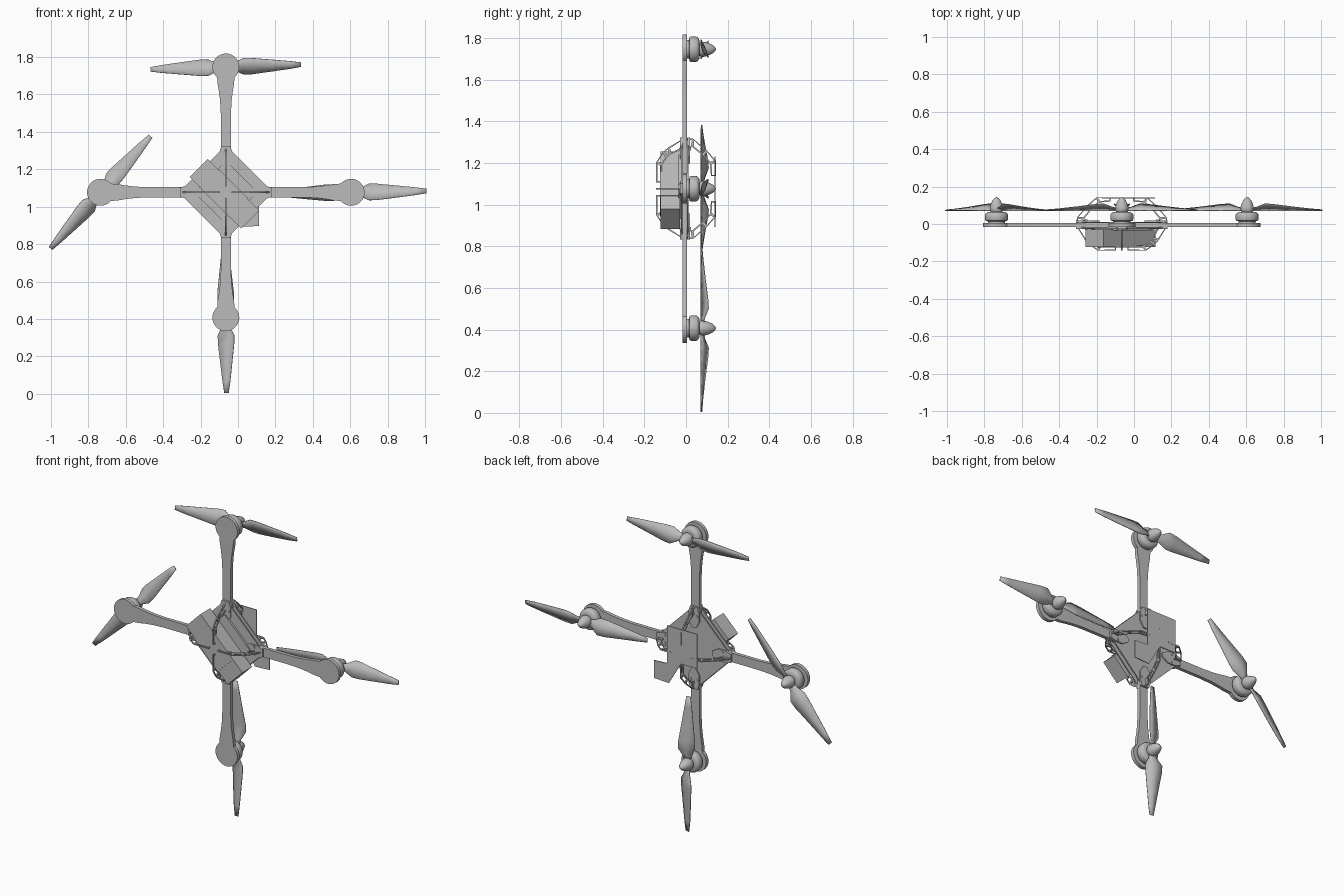
import bpy, bmesh
from math import radians, pi, cos, sin
from mathutils import Matrix, Vector

cube = bpy.data.objects.get("Cube")
if cube:
    bpy.data.objects.remove(cube)

grey = bpy.data.materials.new("mid_grey")
grey.use_nodes = True
grey.diffuse_color = (0.5, 0.5, 0.5, 1)
grey.node_tree.nodes["Principled BSDF"].inputs["Base Color"].default_value = (0.5, 0.5, 0.5, 1)

# Craft frame: local x/y lie in the rotor plane, local z points to the front
CENTRE = Matrix.Translation((-0.065, 0, 1.077)) @ Matrix.Rotation(pi / 2, 4, "X")
REACH = 0.67


def turned(angle, out=0.0):
    return CENTRE @ Matrix.Rotation(radians(angle), 4, "Z") @ Matrix.Translation((out, 0, 0))


def finish(name, bm, matrix, smooth=False):
    bmesh.ops.recalc_face_normals(bm, faces=bm.faces)
    mesh = bpy.data.meshes.new(name)
    bm.to_mesh(mesh)
    bm.free()
    mesh.transform(matrix)
    mesh.materials.append(grey)
    obj = bpy.data.objects.new(name, mesh)
    bpy.context.collection.objects.link(obj)
    if smooth:
        bpy.ops.object.select_all(action="DESELECT")
        obj.select_set(True)
        bpy.context.view_layer.objects.active = obj
        bpy.ops.object.shade_smooth_by_angle(angle=radians(35))
    return obj


def slab(name, outline, low, high, matrix, smooth=False):
    bm = bmesh.new()
    face = bm.faces.new([bm.verts.new((x, y, low)) for x, y in outline])
    moved = bmesh.ops.extrude_face_region(bm, geom=[face], use_keep_orig=True)["geom"]
    verts = [v for v in moved if isinstance(v, bmesh.types.BMVert)]
    bmesh.ops.translate(bm, verts=verts, vec=(0, 0, high - low))
    return finish(name, bm, matrix, smooth)


def lathe(name, profile, matrix, sides=32):
    bm = bmesh.new()
    verts = [bm.verts.new((r, 0, z)) for r, z in profile]
    edges = [bm.edges.new(pair) for pair in zip(verts, verts[1:])]
    bmesh.ops.spin(bm, geom=verts + edges, cent=(0, 0, 0), axis=(0, 0, 1),
                   angle=2 * pi, steps=sides, use_merge=True)
    bmesh.ops.remove_doubles(bm, verts=bm.verts, dist=1e-5)
    return finish(name, bm, matrix, True)


def thicken(obj, amount):
    mod = obj.modifiers.new("thickness", "SOLIDIFY")
    mod.thickness = amount
    mod.offset = 0


def mirrored(half):
    return half + [(x, -y) for x, y in reversed(half)]


def diamond(size, cut):
    quarter = [(size, -cut), (size, cut)]
    return [(x * cos(a) - y * sin(a), x * sin(a) + y * cos(a))
            for a in (0, pi / 2, pi, 3 * pi / 2) for x, y in quarter]


# Arm, flaring into a round motor pad
arc = [(REACH + 0.072 * cos(radians(a)), 0.072 * sin(radians(a))) for a in range(140, 0, -10)]
ARM = mirrored([(0.06, 0.027), (0.42, 0.027), (0.49, 0.031), (0.54, 0.037), (0.58, 0.044)]
               + arc + [(REACH + 0.072, 0.001)])
CLAMP = mirrored([(0.12, 0.012), (0.16, 0.036), (0.21, 0.036), (0.245, 0.024)])
MOTOR = [(0, 0.004), (0.045, 0.004), (0.045, -0.014), (0.058, -0.018), (0.061, -0.024),
         (0.061, -0.05), (0.056, -0.058), (0.045, -0.064), (0, -0.064)]
SPINNER = [(0.012, -0.06), (0.03, -0.064), (0.036, -0.074), (0.036, -0.086), (0.031, -0.106),
           (0.021, -0.127), (0.010, -0.14), (0, -0.144)]


def bracket(name, outer, inner, angle):
    # Standing plate with cut-out windows
    bm = bmesh.new()
    rails = [[bm.verts.new((r, 0, z)) for r, z in rail] for rail in (outer, inner)]
    for i in range(len(outer) - 1):
        bm.faces.new((rails[0][i], rails[0][i + 1], rails[1][i + 1], rails[1][i]))
    bmesh.ops.recalc_face_normals(bm, faces=bm.faces)
    windows = list(bm.faces)
    bmesh.ops.inset_individual(bm, faces=windows, thickness=0.009)
    bmesh.ops.delete(bm, geom=windows, context="FACES")
    thicken(finish(name, bm, turned(angle)), 0.007)


def propeller(name, angle, matrix, side):
    # Two pitched blades: one edge raised at the root, flattening to the tip
    stations = [(0.01, 0.016, 0.010), (0.05, 0.022, 0.018), (0.095, 0.044, 0.036),
                (0.14, 0.043, 0.033), (0.25, 0.031, 0.019), (0.34, 0.021, 0.009),
                (0.402, 0.012, 0.004)]
    bm = bmesh.new()
    for way in (1, -1):
        rows = [[bm.verts.new((way * r, way * side * c * k, -0.072 - h * f))
                 for k, f in ((-1, 0), (0, 0.6), (1, 1))] for r, c, h in stations]
        for a, b in zip(rows, rows[1:]):
            for i in range(2):
                bm.faces.new((a[i], a[i + 1], b[i + 1], b[i]))
    spin = Matrix.Rotation(radians(angle), 4, "Z")
    thicken(finish(name, bm, matrix @ spin, True), 0.004)


# Arms, motors, propellers and brackets, repeated around the body
for label, angle, blade, side in (("left", 0, 1, 1), ("top", 90, 1.8, -1),
                                  ("right", 180, 48.3, 1), ("bottom", 270, 90.5, -1)):
    hub = turned(angle, REACH)
    slab(label + "_arm", ARM, -0.005, 0.016, turned(angle), True)
    lathe(label + "_motor", MOTOR, hub)
    lathe(label + "_spinner", SPINNER, hub)
    propeller(label + "_propeller", blade - angle, hub, side)
    for z, face in ((0.016, "front"), (-0.02, "back")):
        slab(f"{label}_{face}_clamp", CLAMP, z, z + 0.012, turned(angle))
        for y in (-0.022, 0.022):
            lathe(f"{label}_{face}_screw", [(0, -0.009), (0.007, -0.009), (0.007, 0.009), (0, 0.009)],
                  turned(angle, 0.19) @ Matrix.Translation((0, y, z + 0.006)), 12)
    bracket(label + "_front_bracket",
            [(0.243, 0.01), (0.198, 0.085), (0.178, 0.11), (0.128, 0.143), (0.03, 0.143)],
            [(0.195, 0.01), (0.165, 0.075), (0.150, 0.09), (0.115, 0.115), (0.03, 0.118)], angle)
    bracket(label + "_back_bracket",
            [(0.243, -0.005), (0.240, -0.035), (0.185, -0.10), (0.135, -0.143), (0.06, -0.143)],
            [(0.195, -0.005), (0.200, -0.03), (0.160, -0.08), (0.120, -0.115), (0.06, -0.12)], angle)

# Stacked body plates
slab("back_body_plate", diamond(0.24, 0.012), -0.012, -0.005, CENTRE)
slab("front_body_plate", diamond(0.24, 0.012), 0.016, 0.023, CENTRE)
slab("battery_tray", diamond(0.165, 0.004), 0.023, 0.035, CENTRE)

# Battery lying on the diagonal, with a strap
BOX = [(-0.195, -0.068), (0.195, -0.068), (0.195, 0.068), (-0.195, 0.068)]
slab("battery", BOX, 0.03, 0.122, turned(-45) @ Matrix.Translation((0, -0.01, 0)))
slab("battery_strap", [(x * 0.55, y * 1.04) for x, y in BOX], 0.03, 0.126,
     turned(-45) @ Matrix.Translation((0, -0.01, 0)))

# Thin rear equipment plate with an offset tail
slab("rear_plate", [(-0.107, 0.155), (0.09, 0.155), (0.09, -0.07), (0.178, -0.075), (0.178, -0.18),
                    (0.08, -0.185), (0.0, -0.05), (-0.107, -0.05)], -0.142, -0.137, CENTRE)
